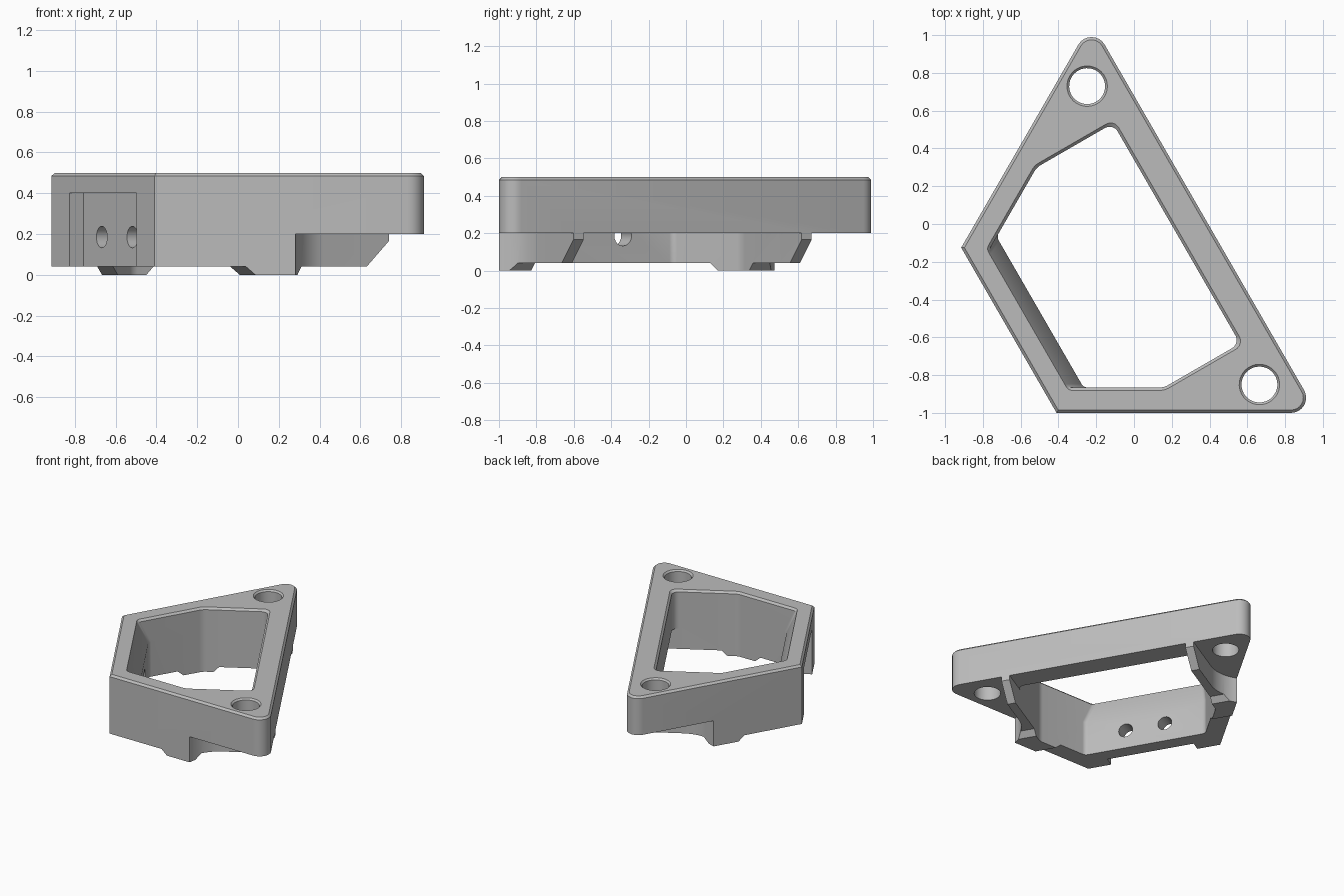
import bpy, bmesh, math
from mathutils import Matrix, Vector

cube = bpy.data.objects.get("Cube")
if cube:
    bpy.data.objects.remove(cube, do_unlink=True)

SLOPE = math.tan(math.radians(30))
SEC = 1 / math.cos(math.radians(30))


def loft(name, rings):
    """Closed solid through rings of matching 3D points."""
    bm = bmesh.new()
    loops = [[bm.verts.new(p) for p in ring] for ring in rings]
    count = len(loops[0])
    for a, b in zip(loops, loops[1:]):
        for i in range(count):
            j = (i + 1) % count
            bm.faces.new((a[i], a[j], b[j], b[i]))
    bm.faces.new(loops[0][::-1])
    bm.faces.new(loops[-1])
    bmesh.ops.recalc_face_normals(bm, faces=bm.faces)
    mesh = bpy.data.meshes.new(name)
    bm.to_mesh(mesh)
    bm.free()
    obj = bpy.data.objects.new(name, mesh)
    bpy.context.collection.objects.link(obj)
    return obj


def rounded(points, radii, steps=8):
    """Fillet the corners of a polygon."""
    out = []
    for i, (p, r) in enumerate(zip(points, radii)):
        p = Vector(p)
        a = (Vector(points[i - 1]) - p).normalized()
        b = (Vector(points[(i + 1) % len(points)]) - p).normalized()
        if r <= 0:
            out.append(p)
            continue
        half = a.angle(b) / 2
        centre = p + (a + b).normalized() * r / math.sin(half)
        start = p + a * r / math.tan(half) - centre
        end = p + b * r / math.tan(half) - centre
        sweep = start.angle(end)
        for k in range(steps + 1):
            t = k / steps
            out.append(centre + (start * math.sin((1 - t) * sweep)
                                 + end * math.sin(t * sweep)) / math.sin(sweep))
    return out


def at_height(points, z):
    return [(p[0], p[1], z) for p in points]


def outer(inset):
    lo, hi = -0.855 + inset, 0.34 - inset
    half = lambda u: 0.505 + SLOPE * (u + 0.855) - SEC * inset
    pts = [(lo, -half(lo)), (hi, -half(hi)), (hi, half(hi)), (lo, half(lo))]
    r = 0.08 - inset
    return rounded(pts, (0, r, r, 0))


def opening(grow, lo):
    hi, top = 0.17 + grow, 0.673 + grow
    base = 0.433 - SEC * (0.015 - grow)
    knee = (top - base) / SLOPE - 0.742
    low = base + SLOPE * (lo + 0.742)
    side = [(lo, low), (knee, top), (hi, top)]
    pts = [(u, -v) for u, v in side] + side[::-1]
    radii = (0.04, 0.1, 0.05)
    return rounded(pts, radii + radii[::-1])


def circle(r, n=40):
    return [(r * math.cos(math.tau * i / n), r * math.sin(math.tau * i / n)) for i in range(n)]


def across(name, profile, half):
    """Prism of a (length, height) profile running across the frame."""
    return loft(name, [[(u, v, z) for u, z in profile] for v in (-half, half)])


def box(name, u0, u1, half, z0, z1):
    return across(name, [(u0, z0), (u1, z0), (u1, z1), (u0, z1)], half)


# Main frame with a fine chamfer round the top
frame = loft("corner_bracket", [at_height(outer(0), 0), at_height(outer(0), 0.485),
                                at_height(outer(0.015), 0.5)])
cutters = []

# Central opening, thicker at the short wall lower down
levels = [(-0.1, 0, -0.664), (0.31, 0, -0.664), (0.485, 0, -0.736),
          (0.5, 0.015, -0.742), (0.52, 0.035, -0.75)]
cutters.append(loft("opening_cutter", [at_height(opening(g, lo), z) for z, g, lo in levels]))

# Clearance under the long bar, between the arms
cutters.append(box("bar_cutter", 0.1, 0.5, 0.673, -0.15, 0.2))

# Underside: leaves two feet and slopes the arm ends
cutters.append(across("underside_wall_cutter", [(-1, -0.1), (-0.326, -0.1),
                                                (-0.466, 0.04), (-1, 0.04)], 2))
cutters.append(across("underside_arm_cutter", [(-0.32, -0.1), (-0.18, 0.04), (0.215, 0.04),
                                               (0.345, 0.17), (0.5, 0.17), (0.5, -0.1)], 2))

# Outer pocket in the short wall
cutters.append(box("pocket_cutter", -1, -0.775, 0.33, -0.12, 0.4))

for s in (-1, 1):
    # Concave relief beneath each pointed corner
    arc = [(-0.03 + 0.281 * math.cos(a), 1.016 + 0.281 * math.sin(a))
           for a in (math.radians(-90 - 53.8 * k / 10) for k in range(11))]
    relief = [(0.6, 0.735)] + arc + [(-0.257, 1.6), (0.6, 1.6)]
    relief = [(u, s * v) for u, v in relief]
    cutters.append(loft("relief_cutter", [at_height(relief, -0.13), at_height(relief, 0.2)]))
    # Vertical fixing hole with a chamfered rim
    rings = [[(0.15 + x, s * 0.912 + y, z) for x, y in circle(r)]
             for z, r in ((-0.1, 0.095), (0.488, 0.095), (0.5, 0.107), (0.52, 0.127))]
    cutters.append(loft("fixing_hole_cutter", rings))
    # Small hole through the short wall
    cutters.append(loft("wall_hole_cutter", [[(u, s * 0.15 + x, 0.185 + y)
                                              for x, y in circle(0.053, 24)]
                                             for u in (-0.9, -0.5)]))

for cutter in cutters:
    cutter.hide_render = True
    mod = frame.modifiers.new(cutter.name, 'BOOLEAN')
    mod.operation = 'DIFFERENCE'
    mod.solver = 'EXACT'
    mod.object = cutter

# Bake the cuts and turn the frame into place
bpy.context.view_layer.update()
graph = bpy.context.evaluated_depsgraph_get()
mesh = bpy.data.meshes.new_from_object(frame.evaluated_get(graph))
frame.modifiers.clear()
frame.data = mesh
for cutter in cutters:
    bpy.data.objects.remove(cutter, do_unlink=True)
mesh.transform(Matrix.Translation((0.078, -0.135, 0)) @ Matrix.Rotation(math.radians(30), 4, 'Z'))

# Single grey material
grey = bpy.data.materials.new("mid_grey")
grey.use_nodes = True
colour = (0.5, 0.5, 0.5, 1)
grey.diffuse_color = colour
grey.node_tree.nodes["Principled BSDF"].inputs["Base Color"].default_value = colour
mesh.materials.clear()
mesh.materials.append(grey)

bpy.ops.object.select_all(action='DESELECT')
frame.select_set(True)
bpy.context.view_layer.objects.active = frame
bpy.ops.object.shade_smooth_by_angle(angle=math.radians(25))
